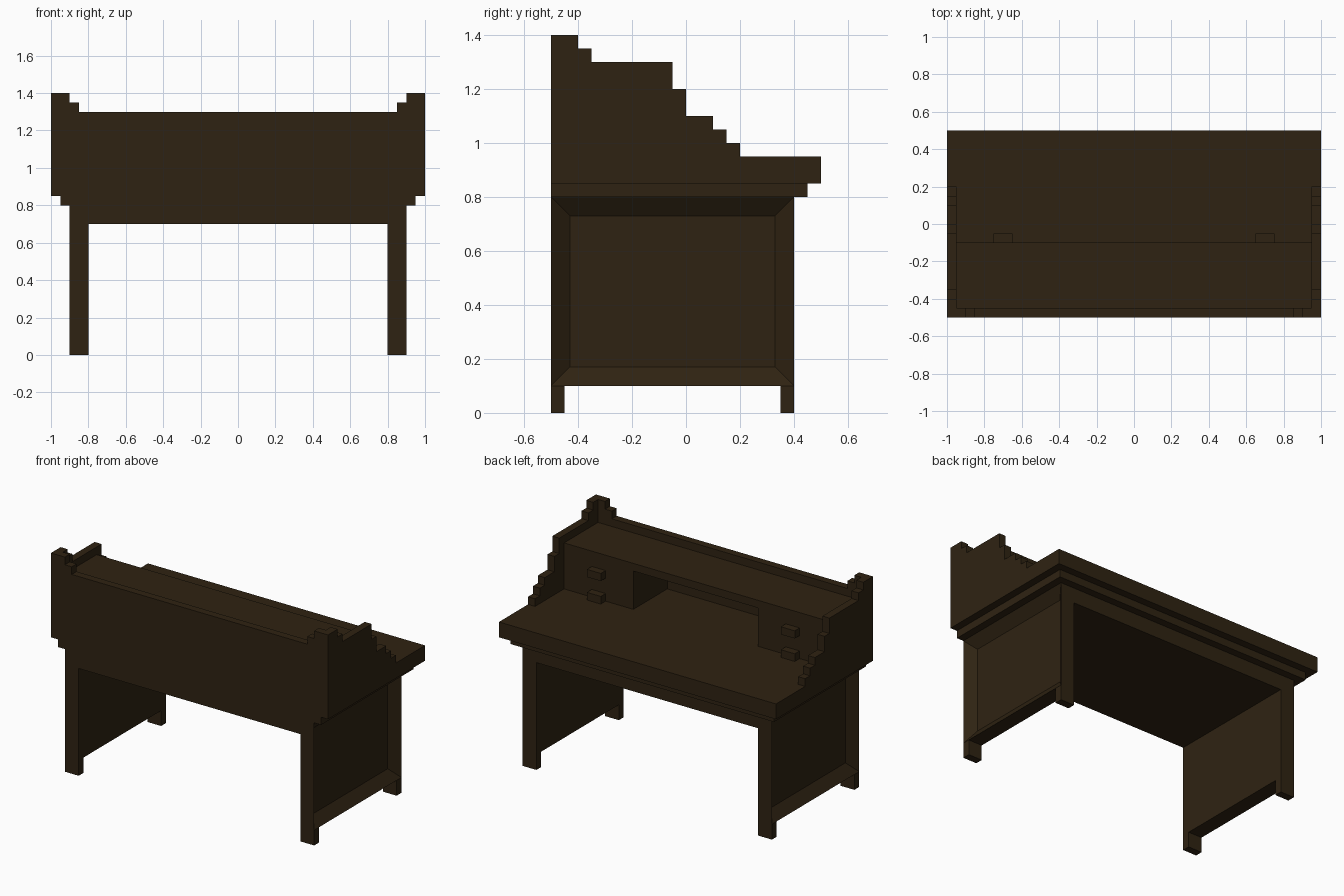
import bpy, bmesh

cube = bpy.data.objects.get("Cube")
if cube:
    bpy.data.objects.remove(cube, do_unlink=True)

wood = bpy.data.materials.new("dark wood")
wood.use_nodes = True
colour = (0.028, 0.0165, 0.006, 1)
wood.diffuse_color = colour
bsdf = wood.node_tree.nodes["Principled BSDF"]
bsdf.inputs["Base Color"].default_value = colour
bsdf.inputs["Roughness"].default_value = 0.8


def finish(name, bm):
    bmesh.ops.recalc_face_normals(bm, faces=bm.faces)
    mesh = bpy.data.meshes.new(name)
    bm.to_mesh(mesh)
    bm.free()
    mesh.materials.append(wood)
    obj = bpy.data.objects.new(name, mesh)
    bpy.context.scene.collection.objects.link(obj)
    return obj


def box_mesh(x, y, z):
    bm = bmesh.new()
    bmesh.ops.create_cube(bm, size=1)
    for v in bm.verts:
        v.co = [lo + (c + 0.5) * (hi - lo) for c, (lo, hi) in zip(v.co, (x, y, z))]
    return bm


def box(name, x, y, z):
    return finish(name, box_mesh(x, y, z))


def prism(name, points, offset):
    """Extrude a closed 3D outline along an offset."""
    bm = bmesh.new()
    face = bm.faces.new([bm.verts.new(p) for p in points])
    ext = bmesh.ops.extrude_face_region(bm, geom=[face])["geom"]
    bmesh.ops.translate(bm, vec=offset, verts=[g for g in ext if isinstance(g, bmesh.types.BMVert)])
    return finish(name, bm)


def stairs(steps, start, base):
    """Outline of a flight of steps given as (outer edge, height)."""
    pts, prev = [(start, base)], start
    for edge, height in steps:
        pts += [(prev, height), (edge, height)]
        prev = edge
    return pts + [(prev, base)]


# Table top, moulding under it and apron
box("desk_top", (-1, 1), (-0.5, 0.5), (0.85, 0.95))
box("moulding", (-0.95, 0.95), (-0.5, 0.45), (0.8, 0.85))
box("apron", (-0.8, 0.8), (-0.5, 0.4), (0.7, 0.8))

# Upper back panel and shelf
box("back_panel", (-0.95, 0.95), (-0.5, -0.45), (0.95, 1.3))
box("top_shelf", (-0.95, 0.95), (-0.45, -0.1), (1.2, 1.25))

wall = stairs([(-0.4, 1.4), (-0.35, 1.35), (-0.05, 1.3), (0, 1.2), (0.1, 1.1),
               (0.15, 1.05), (0.2, 1.0)], -0.5, 0.95)
corner = stairs([(0.9, 1.4), (0.85, 1.35)], 0.95, 1.3)

for s, side in ((1, "left"), (-1, "right")):
    def span(a, b):
        return tuple(sorted((s * a, s * b)))

    # End panel with a recessed field on its outer face
    bm = box_mesh(span(0.8, 0.9), (-0.5, 0.4), (0.1, 0.8))
    bm.normal_update()
    outer = [f for f in bm.faces if f.normal.x * s > 0.9]
    bmesh.ops.inset_region(bm, faces=outer, thickness=0.1)
    bmesh.ops.translate(bm, vec=(-0.05 * s, 0, 0), verts=outer[0].verts)
    rim = finish(side + "_end_panel", bm)

    # Straight-walled feet
    for name, y in (("front", (-0.5, -0.45)), ("back", (0.35, 0.4))):
        box(f"{side}_{name}_foot", span(0.8, 0.9), y, (0, 0.1))

    # Stepped side wall and stepped corner of the back panel
    prism(side + "_side_wall", [(0.95 * s, y, z) for y, z in wall], (0.05 * s, 0, 0))
    prism(side + "_corner_step", [(x * s, -0.5, z) for x, z in corner], (0, 0.05, 0))

    # Drawer block with two pulls
    box(side + "_drawer_block", span(0.45, 0.95), (-0.45, -0.1), (0.95, 1.2))
    for name, z in (("lower", 0.95), ("upper", 1.1)):
        box(f"{side}_{name}_pull", span(0.65, 0.75), (-0.1, -0.05), (z, z + 0.05))
